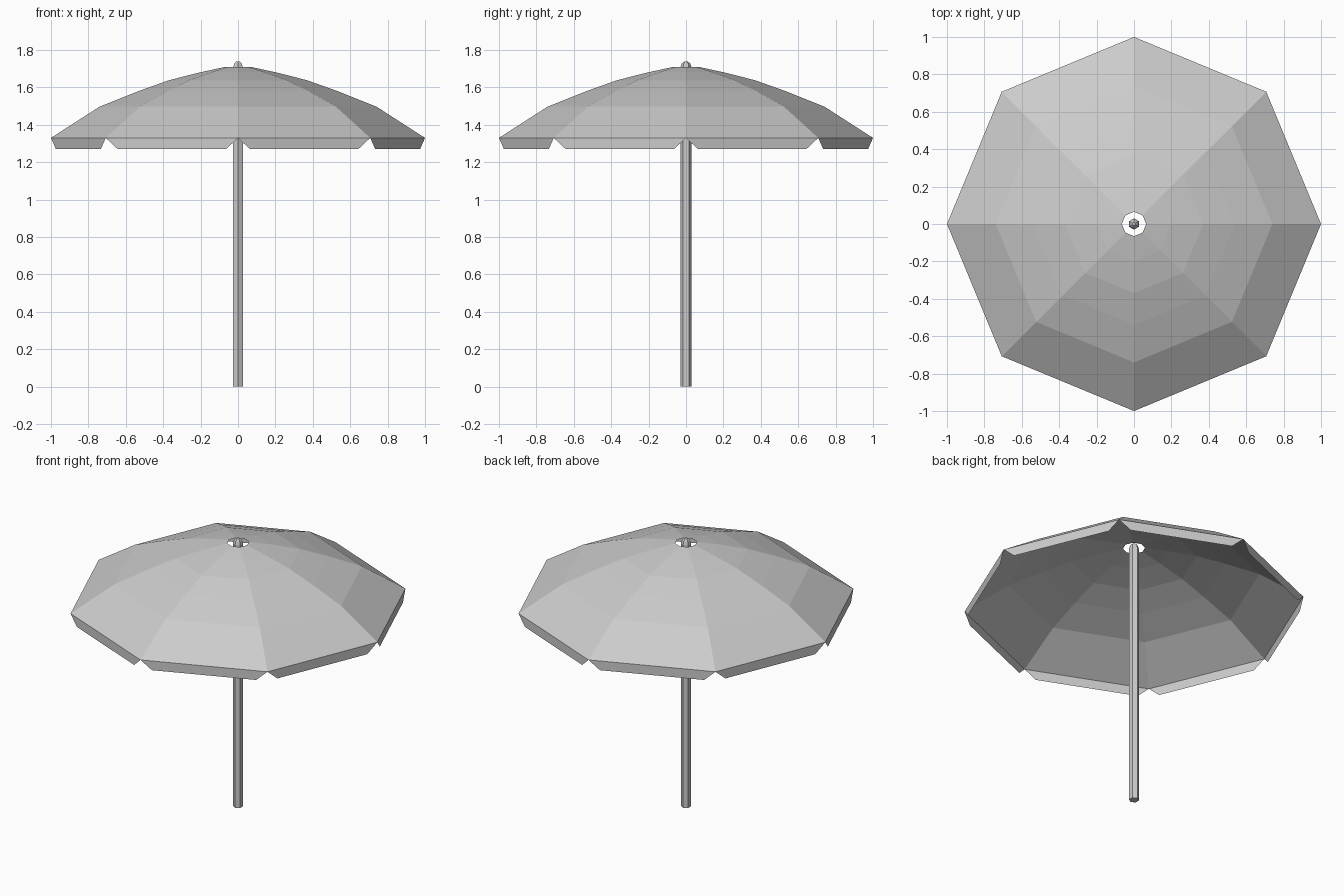
import bpy
from math import cos, sin, radians

if "Cube" in bpy.data.objects:
    bpy.data.objects.remove(bpy.data.objects["Cube"])


def add_mesh(name, verts, faces):
    mesh = bpy.data.meshes.new(name)
    mesh.from_pydata(verts, [], faces)
    obj = bpy.data.objects.new(name, mesh)
    bpy.context.collection.objects.link(obj)
    return obj


def lathe(name, profile, sides, turn=0, caps=False):
    """Flat-faced rings through (radius, height) pairs."""
    verts, faces = [], []
    for r, z in profile:
        for i in range(sides):
            a = radians(turn + 360 * i / sides)
            verts.append((r * cos(a), r * sin(a), z))
    for k in range(len(profile) - 1):
        for i in range(sides):
            j = (i + 1) % sides
            faces.append((k * sides + i, k * sides + j,
                          (k + 1) * sides + j, (k + 1) * sides + i))
    if caps:
        faces.append(tuple(reversed(range(sides))))
        faces.append(tuple(range(len(verts) - sides, len(verts))))
    return add_mesh(name, verts, faces)


# Eight-panel canopy sheet, open around the pole
lathe("canopy", [(1.0, 1.33), (0.74, 1.497), (0.54, 1.577),
                 (0.37, 1.638), (0.2, 1.681), (0.065, 1.71)], 8)

# Hanging flap under each rim edge, narrowing downwards
verts, faces = [], []
for i in range(8):
    a, b = radians(45 * i), radians(45 * (i + 1))
    for t, z in ((0, 1.33), (0.09, 1.27), (0.91, 1.27), (1, 1.33)):
        verts.append((cos(a) * (1 - t) + cos(b) * t,
                      sin(a) * (1 - t) + sin(b) * t, z))
    faces.append((4 * i, 4 * i + 1, 4 * i + 2, 4 * i + 3))
add_mesh("rim_flaps", verts, faces)

# Six-sided pole with a small rounded tip
lathe("pole", [(0.03, 0), (0.03, 1.705), (0.023, 1.727), (0.01, 1.738)],
      6, turn=30, caps=True)
